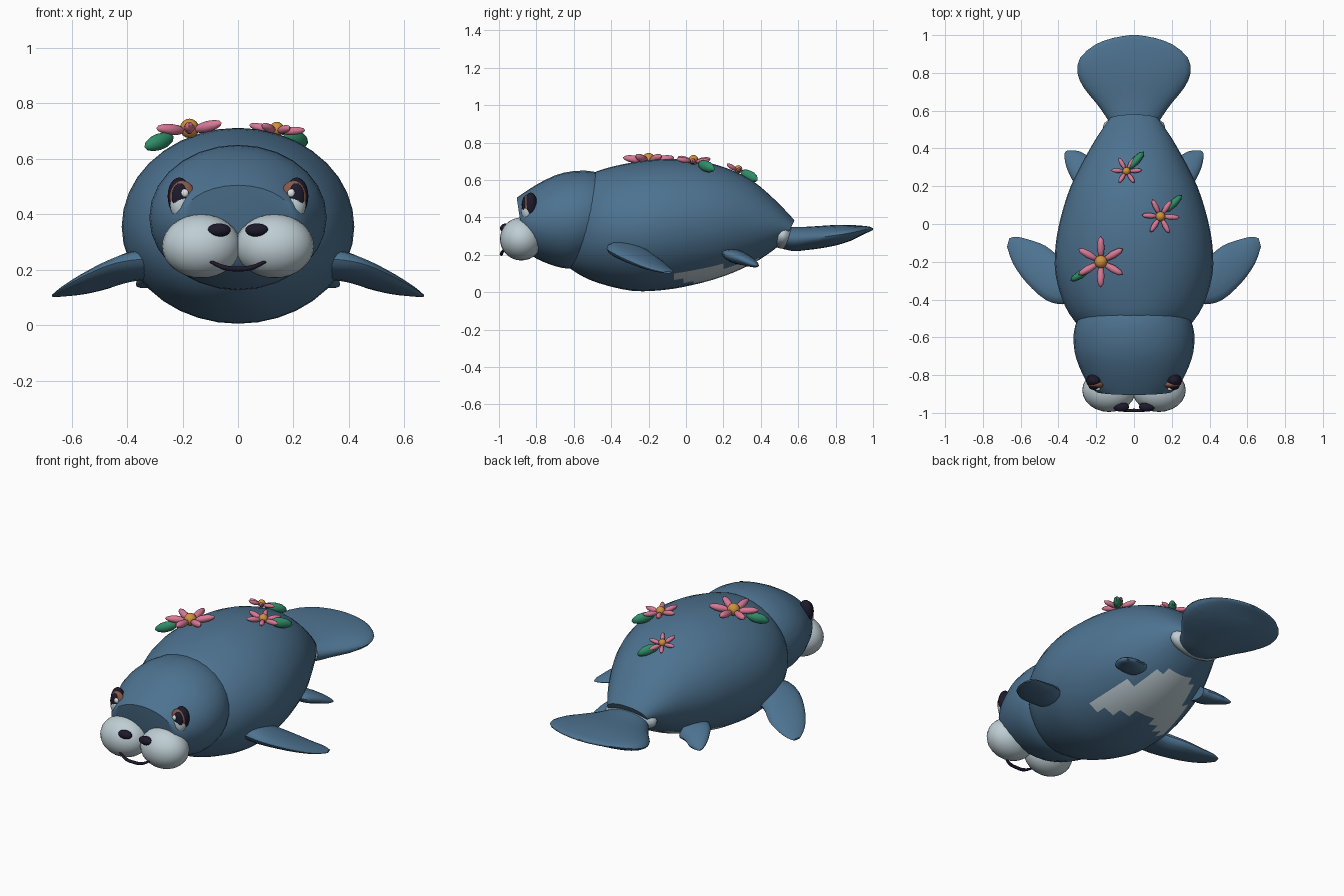
import bpy, bmesh
from math import sin, cos, pi, radians
from mathutils import Vector, Matrix

cube = bpy.data.objects.get("Cube")
if cube:
    bpy.data.objects.remove(cube)


def material(name, rgb):
    m = bpy.data.materials.new(name)
    m.use_nodes = True
    m.diffuse_color = (*rgb, 1)
    m.node_tree.nodes["Principled BSDF"].inputs["Base Color"].default_value = (*rgb, 1)
    return m


BLUE = material("slate blue skin", (.075, .17, .28))
PALE = material("pale grey skin", (.52, .62, .66))
DARK = material("near black", (.012, .01, .025))
BROWN = material("brown iris", (.24, .1, .07))
WHITE = material("white glint", (.85, .88, .9))
PINK = material("pink petal", (.68, .19, .3))
ORANGE = material("orange flower centre", (.62, .28, .05))
GREEN = material("green leaf", (.03, .27, .14))


def finish(name, bm, mat, angle=45):
    bmesh.ops.recalc_face_normals(bm, faces=bm.faces)
    me = bpy.data.meshes.new(name)
    bm.to_mesh(me)
    bm.free()
    me.materials.append(mat)
    me.shade_smooth()
    me.set_sharp_from_angle(angle=radians(angle))
    ob = bpy.data.objects.new(name, me)
    bpy.context.collection.objects.link(ob)
    return ob


def ellipsoid(name, mat, centre, radii, direction=None, segs=20, rings=12):
    """Ellipsoid whose local x axis follows the direction."""
    rot = Matrix.Identity(4)
    if direction is not None:
        rot = Vector(direction).to_track_quat('X', 'Z').to_matrix().to_4x4()
    mtx = Matrix.Translation(centre) @ rot @ Matrix.Diagonal((*radii, 1))
    bm = bmesh.new()
    bmesh.ops.create_uvsphere(bm, u_segments=segs, v_segments=rings, radius=1, matrix=mtx)
    return finish(name, bm, mat, 60)


def smooth_rows(rows, steps):
    """Catmull-Rom interpolation between stations."""
    out = []
    for i in range(len(rows) - 1):
        a, b, c, d = (rows[min(max(i + k, 0), len(rows) - 1)] for k in (-1, 0, 1, 2))
        for s in range(steps):
            t = s / steps
            out.append([q + t / 2 * (r - p + t * (2 * p - 5 * q + 4 * r - w + t * (3 * (q - r) + w - p)))
                        for p, q, r, w in zip(a, b, c, d)])
    return out + [list(rows[-1])]


def loft(name, mat, rings, segs=24):
    """Skin elliptical rings given as (centre, half axis, half axis)."""
    bm = bmesh.new()
    loops = [[bm.verts.new(c + u * cos(2 * pi * k / segs) + v * sin(2 * pi * k / segs))
              for k in range(segs)] for c, u, v in rings]
    for a, b in zip(loops, loops[1:]):
        for k in range(segs):
            j = (k + 1) % segs
            bm.faces.new((a[k], a[j], b[j], b[k]))
    bm.faces.new(loops[0])
    bm.faces.new(loops[-1])
    return finish(name, bm, mat)


def trunk(name, mat, rows, steps, segs):
    """Stations: top y, top z, bottom y, bottom z, half width."""
    rings = []
    for yt, zt, yb, zb, w in smooth_rows(rows, steps):
        top, bottom = Vector((0, yt, zt)), Vector((0, yb, zb))
        rings.append(((top + bottom) / 2, Vector((w, 0, 0)), (top - bottom) / 2))
    return loft(name, mat, rings, segs)


def fin(name, rows, side):
    """Stations: leading edge xyz, trailing edge xyz, half thickness."""
    rings = []
    for r in smooth_rows(rows, 3):
        lead, trail = Vector((side * r[0], *r[1:3])), Vector((side * r[3], *r[4:6]))
        rings.append(((lead + trail) / 2, (lead - trail) / 2, Vector((0, 0, r[6]))))
    return loft(name, BLUE, rings, 16)


# Body with a pale patch under the rear belly
body = trunk("body", BLUE, [
    (-.54, .58, -.66, .16, .2), (-.5, .635, -.58, .1, .29), (-.4, .67, -.47, .05, .365),
    (-.25, .7, -.29, .008, .415), (-.1, .712, -.12, .012, .415), (.05, .705, .04, .04, .385),
    (.2, .67, .2, .085, .335), (.35, .6, .35, .15, .26), (.48, .49, .46, .22, .19),
    (.58, .385, .53, .28, .13)], 3, 36)
body.data.materials.append(PALE)
for p in body.data.polygons:
    x, y, z = p.center
    if .12 - abs(x) * .7 < y < .38 and z < .1 + .19 * y:
        p.material_index = 1

# Head with a flat face
trunk("head", BLUE, [
    (-.35, .58, -.5, .16, .26), (-.48, .643, -.6, .13, .312), (-.6, .648, -.66, .13, .32),
    (-.7, .625, -.73, .15, .305), (-.8, .575, -.8, .18, .27), (-.87, .53, -.85, .22, .235),
    (-.905, .505, -.87, .27, .2)], 2, 28)

# Tail paddle and the pale joint at its root
tail = []
for y, zt, zb, w in [(.49, .345, .24, .1), (.57, .35, .22, .15), (.64, .35, .225, .2),
                     (.72, .355, .235, .265), (.8, .36, .25, .3), (.88, .36, .275, .285),
                     (.95, .355, .31, .205), (.985, .35, .325, .11), (1, .342, .334, .02)]:
    tail.append((y, zt, y, zb, w))
trunk("tail_paddle", BLUE, tail, 2, 28)
ellipsoid("tail_joint", PALE, (0, .515, .305), (.165, .065, .072))

for side, label in ((1, "left"), (-1, "right")):
    # Flippers
    fin(label + "_front_flipper", [
        (.28, -.41, .24, .28, -.2, .2, .05), (.38, -.425, .235, .38, -.18, .19, .05),
        (.47, -.4, .215, .47, -.115, .15, .04), (.57, -.31, .17, .55, -.085, .125, .028),
        (.64, -.21, .13, .62, -.068, .112, .015), (.672, -.12, .107, .66, -.075, .105, .005)], side)
    fin(label + "_rear_flipper", [
        (.22, .19, .21, .2, .35, .17, .04), (.3, .2, .205, .25, .365, .165, .036),
        (.345, .27, .185, .29, .385, .15, .028), (.365, .33, .16, .335, .39, .143, .016),
        (.368, .375, .145, .36, .387, .14, .004)], side)

    # Muzzle and nostrils
    ellipsoid(label + "_cheek", PALE, (side * .132, -.88, .285), (.142, .115, .115), segs=24, rings=16)
    ellipsoid(label + "_nostril", DARK, (side * .068, -.968, .343), (.042, .026, .024))

    # Eyes, layered from the rim outward
    ellipsoid(label + "_eye_white", PALE, (side * .205, -.845, .435), (.04, .035, .055))
    ellipsoid(label + "_eye_rim", DARK, (side * .212, -.83, .465), (.042, .036, .068))
    ellipsoid(label + "_iris", BROWN, (side * .2, -.85, .462), (.046, .022, .06))
    ellipsoid(label + "_pupil", DARK, (side * .21, -.863, .462), (.029, .015, .05))
    ellipsoid(label + "_glint", WHITE, (side * .192, -.874, .477), (.014, .009, .015))

# Mouth: a thin smiling tube
curve = bpy.data.curves.new("mouth", 'CURVE')
curve.dimensions = '3D'
curve.bevel_depth = .009
curve.bevel_resolution = 2
curve.resolution_u = 6
spline = curve.splines.new('BEZIER')
points = [(-.1, -.972, .23), (-.05, -.986, .208), (0, -.987, .203), (.05, -.986, .208), (.1, -.972, .23)]
spline.bezier_points.add(len(points) - 1)
for bp, co in zip(spline.bezier_points, points):
    bp.co = co
    bp.handle_left_type = bp.handle_right_type = 'AUTO'
    bp.radius = .6 if abs(co[0]) > .09 else 1
curve.materials.append(DARK)
bpy.context.collection.objects.link(bpy.data.objects.new("mouth", curve))

# Flowers: centre, radius, facing normal, leaf direction
FLOWERS = [((-.175, -.2, .7), .135, (-.08, 0, 1), (-.8, -.5, -.28)),
           ((.14, .04, .698), .1, (.1, .05, 1), (.7, .7, -.25)),
           ((-.04, .28, .648), .082, (0, .4, 1), (.68, .75, -.34))]
for n, (centre, radius, normal, leaf) in enumerate(FLOWERS, 1):
    centre = Vector(centre)
    frame = Vector(normal).to_track_quat('Z', 'Y')
    for k in range(6):
        a = k * pi / 3
        d = frame @ Vector((cos(a), sin(a), .15))
        ellipsoid(f"flower_{n}_petal_{k + 1}", PINK, centre + d * radius * .57,
                  (radius * .45, radius * .15, radius * .15), d, 8, 6)
    ellipsoid(f"flower_{n}_centre", ORANGE, centre + Vector((0, 0, .01)),
              (radius * .26,) * 3, segs=12, rings=8)
    d = Vector(leaf).normalized()
    ellipsoid(f"flower_{n}_leaf", GREEN, centre + d * radius * 1.0,
              (.065, .022, .03), d, 8, 6)
